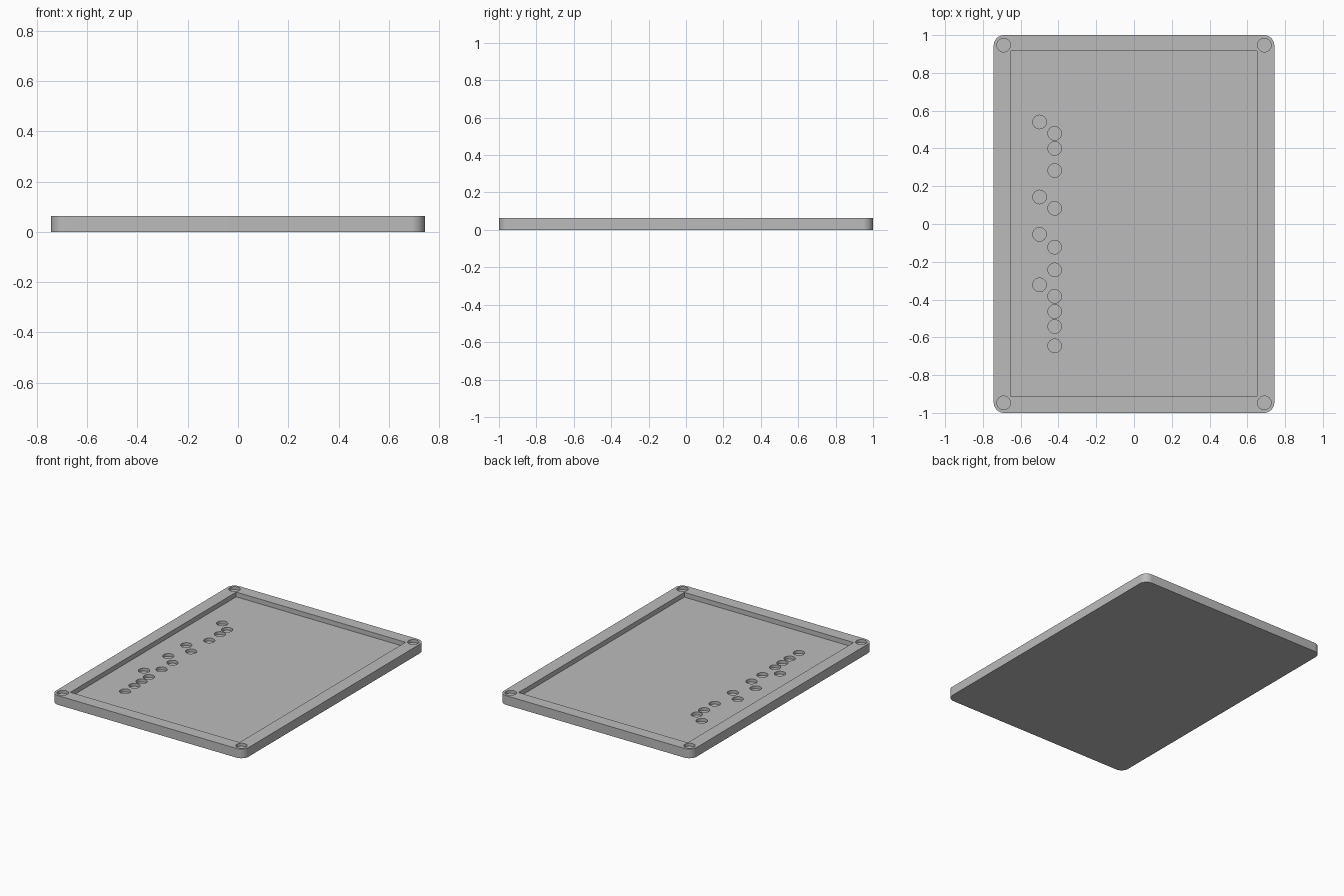
import bpy
import bmesh
from math import cos, sin, pi

cube = bpy.data.objects.get("Cube")
if cube:
    bpy.data.objects.remove(cube, do_unlink=True)

HEIGHT, FLOOR = 0.064, 0.031
HALF_X, HALF_Y, CORNER = 0.743, 1.0, 0.055
HOLE_R, HOLE_DEPTH = 0.036, 0.02

grey = bpy.data.materials.new("plain grey")
grey.use_nodes = True
colour = (0.5, 0.5, 0.5, 1)
grey.diffuse_color = colour
grey.node_tree.nodes["Principled BSDF"].inputs["Base Color"].default_value = colour


def circle(x, y, r, n=32):
    return [(x + r * cos(2 * pi * i / n), y + r * sin(2 * pi * i / n)) for i in range(n)]


def rounded_rect(hx, hy, r, steps=10):
    pts = []
    for k, (sx, sy) in enumerate([(1, 1), (-1, 1), (-1, -1), (1, -1)]):
        for i in range(steps + 1):
            a = (k + i / steps) * pi / 2
            pts.append((sx * (hx - r) + r * cos(a), sy * (hy - r) + r * sin(a)))
    return pts


def prisms(name, outlines, z0, z1):
    """One object holding an upright prism for each outline."""
    bm = bmesh.new()
    for pts in outlines:
        base = bm.faces.new([bm.verts.new((x, y, z0)) for x, y in pts])
        top = bmesh.ops.extrude_face_region(bm, geom=[base])["geom"]
        for v in top:
            if isinstance(v, bmesh.types.BMVert):
                v.co.z = z1
    bmesh.ops.recalc_face_normals(bm, faces=bm.faces)
    mesh = bpy.data.meshes.new(name)
    bm.to_mesh(mesh)
    bm.free()
    mesh.materials.append(grey)
    obj = bpy.data.objects.new(name, mesh)
    bpy.context.collection.objects.link(obj)
    return obj


def cut(target, cutter):
    cutter.hide_render = True
    bpy.context.view_layer.objects.active = target
    mod = target.modifiers.new(cutter.name, "BOOLEAN")
    mod.operation, mod.solver, mod.object = "DIFFERENCE", "EXACT", cutter
    bpy.ops.object.modifier_apply(modifier=mod.name)
    bpy.data.objects.remove(cutter, do_unlink=True)


# Rounded slab
tray = prisms("tray", [rounded_rect(HALF_X, HALF_Y, CORNER)], 0, HEIGHT)

# Shallow square-cornered recess
recess = [(-0.655, -0.913), (0.652, -0.913), (0.652, 0.916), (-0.655, 0.916)]
cut(tray, prisms("recess_cutter", [recess], FLOOR, 0.2))

# Round pockets in two columns on the recess floor
columns = {
    -0.5: [0.54, 0.143, -0.055, -0.322],
    -0.42: [0.48, 0.4, 0.283, 0.083, -0.123, -0.243, -0.383, -0.463, -0.543, -0.645],
}
pockets = [circle(x, y, HOLE_R) for x, ys in columns.items() for y in ys]
cut(tray, prisms("pocket_cutter", pockets, FLOOR - HOLE_DEPTH, 0.2))

# Round pockets in the rim corners
corners = [circle(sx * 0.69, sy * 0.947, HOLE_R) for sx in (-1, 1) for sy in (-1, 1)]
cut(tray, prisms("corner_cutter", corners, HEIGHT - HOLE_DEPTH, 0.2))

# Smooth round walls, crisp edges
bpy.ops.object.select_all(action="DESELECT")
tray.select_set(True)
bpy.context.view_layer.objects.active = tray
bpy.ops.object.shade_smooth_by_angle()
